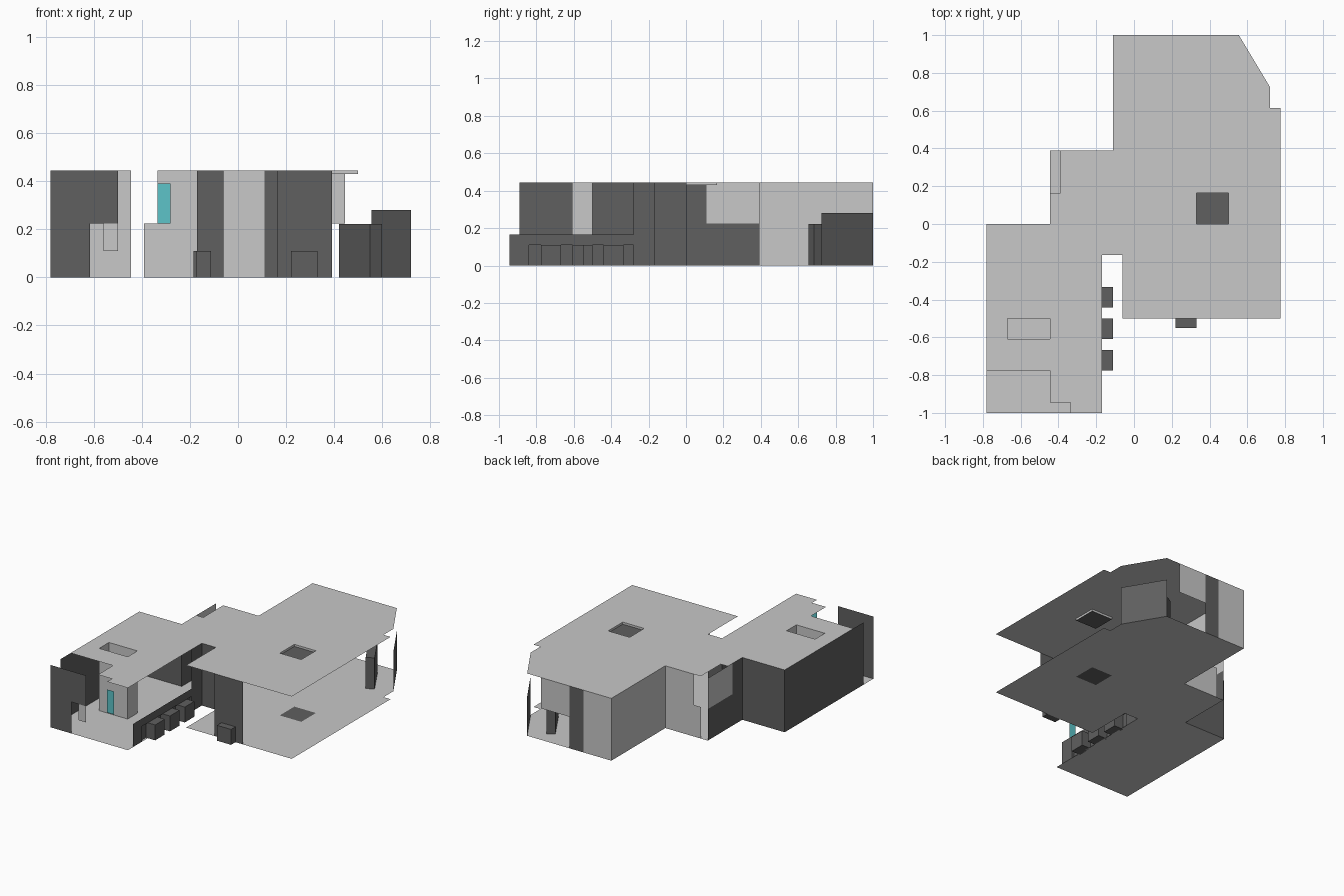
import bpy, bmesh

if "Cube" in bpy.data.objects:
    bpy.data.objects.remove(bpy.data.objects["Cube"])

def material(name, rgb):
    m = bpy.data.materials.new(name)
    m.diffuse_color = (*rgb, 1)
    m.use_nodes = True
    m.node_tree.nodes["Principled BSDF"].inputs["Base Color"].default_value = m.diffuse_color
    return m

LIGHT = material("light_grey", (0.58, 0.58, 0.58))
DARK = material("dark_grey", (0.115, 0.115, 0.115))
TEAL = material("teal", (0.11, 0.55, 0.58))
H = 0.445      # roof height
HALF = 0.225   # sill height

def finish(name, bm, mat):
    me = bpy.data.meshes.new(name)
    bm.to_mesh(me)
    bm.free()
    me.materials.append(mat)
    ob = bpy.data.objects.new(name, me)
    bpy.context.collection.objects.link(ob)
    return ob

def slab(name, outline, holes, z, mat):
    """Flat sheet with holes."""
    bm = bmesh.new()
    for loop in [outline] + holes:
        vs = [bm.verts.new((x, y, z)) for x, y in loop]
        for a, b in zip(vs, vs[1:] + vs[:1]):
            bm.edges.new((a, b))
    bmesh.ops.triangle_fill(bm, edges=bm.edges[:], use_beauty=True, normal=(0, 0, 1))
    for f in bm.faces:
        f.normal_update()
        if f.normal.z < 0:
            f.normal_flip()
    return finish(name, bm, mat)

def wall(name, path, z0, z1, mat, closed=False):
    """Thin upright sheet along a path."""
    bm = bmesh.new()
    lo = [bm.verts.new((x, y, z0)) for x, y in path]
    hi = [bm.verts.new((x, y, z1)) for x, y in path]
    n = len(path)
    for i in range(n if closed else n - 1):
        j = (i + 1) % n
        bm.faces.new((lo[i], lo[j], hi[j], hi[i]))
    return finish(name, bm, mat)

def block(name, path, z0, z1, mat):
    """Closed prism on a counter-clockwise footprint."""
    bm = bmesh.new()
    base = bm.faces.new([bm.verts.new((x, y, z0)) for x, y in path])
    r = bmesh.ops.extrude_face_region(bm, geom=[base], use_keep_orig=True)
    for v in r["geom"]:
        if isinstance(v, bmesh.types.BMVert):
            v.co.z = z1
    bmesh.ops.recalc_face_normals(bm, faces=bm.faces[:])
    return finish(name, bm, mat)

def rect(x0, x1, y0, y1):
    return [(x0, y0), (x1, y0), (x1, y1), (x0, y1)]

# Floor and roof share most of their outline
shared = [(-0.17, -1), (-0.17, -0.165), (-0.06, -0.165), (-0.06, -0.5),
          (0.775, -0.5), (0.775, 0.615), (0.72, 0.615), (0.72, 0.725),
          (0.555, 1), (-0.11, 1), (-0.11, 0.39)]
skylight = rect(0.33, 0.5, 0, 0.165)
shaft = rect(-0.67, -0.445, -0.61, -0.5)
slab("floor", shared + [(-0.445, 0.39), (-0.445, 0), (-0.78, 0), (-0.78, -1)],
     [skylight], 0, LIGHT)
slab("roof", shared + [(-0.39, 0.39), (-0.39, 0.165), (-0.445, 0.165), (-0.445, 0),
                       (-0.78, 0), (-0.78, -0.775), (-0.445, -0.775),
                       (-0.445, -0.945), (-0.335, -0.945), (-0.335, -1)],
     [skylight, shaft], H, LIGHT)

# Skylight, floor grate and service shaft
wall("skylight_lip", skylight, 0.43, H, LIGHT, closed=True)
slab("skylight_grate", skylight, [], 0.43, DARK)
slab("floor_grate", skylight, [], 0, DARK)
wall("service_shaft", shaft, 0, H, LIGHT, closed=True)

# Dark outer walls on the left wing
wall("left_wall", [(-0.445, 0.11), (-0.445, 0), (-0.78, 0), (-0.78, -0.89)], 0, H, DARK)
wall("left_low_wall", [(-0.445, 0.39), (-0.445, 0.11)], 0, HALF, DARK)
wall("left_window", [(-0.445, 0.39), (-0.445, 0.11)], HALF, H, LIGHT)
wall("front_wall_upper", [(-0.78, -1), (-0.5, -1)], HALF, H, DARK)
wall("front_wall_lower", [(-0.78, -1), (-0.615, -1)], 0, HALF, DARK)
wall("front_hatch_pane", [(-0.56, -1), (-0.5, -1)], 0.11, HALF, LIGHT)
wall("teal_pane", [(-0.335, -1), (-0.28, -1)], HALF, 0.39, TEAL)

# Inner corner wall and the front wall behind the single stool
wall("corner_wall", [(-0.17, -0.28), (-0.17, -0.165), (-0.06, -0.165)], 0, H, DARK)
wall("serving_wall", [(0.165, -0.5), (0.39, -0.5)], 0, H, DARK)

# Bar counter with a knee recess and stools
wall("counter_upper", [(-0.17, -0.945), (-0.17, -0.28)], 0.11, 0.165, DARK)
wall("counter_end", [(-0.17, -0.945), (-0.17, -0.84)], 0, 0.11, DARK)
wall("counter_recess", [(-0.17, -0.84), (-0.185, -0.84), (-0.185, -0.28), (-0.17, -0.28)],
     0, 0.11, DARK)
slab("counter_recess_top", rect(-0.185, -0.17, -0.84, -0.28), [], 0.11, DARK)
for i in range(3):
    y = -0.775 + i * 0.167
    block(f"bar_stool_{i + 1}", rect(-0.185, -0.112, y, y + 0.108), 0, 0.11, DARK)
block("front_stool", rect(0.22, 0.33, -0.55, -0.5), 0, 0.11, DARK)

# Light walls around the back
wall("back_left_wall", [(-0.11, 1), (-0.11, 0.39), (-0.335, 0.39)], 0, H, LIGHT)
wall("back_left_sill", [(-0.335, 0.39), (-0.39, 0.39)], 0, HALF, LIGHT)
wall("back_wall", [(0.11, 1), (-0.11, 1)], 0, H, LIGHT)
wall("back_door", [(0.22, 1), (0.11, 1)], 0, H, DARK)
wall("back_wall_upper", [(0.445, 1), (0.22, 1)], HALF, H, LIGHT)

# Slanted corner: low screen and reception desk
wall("slanted_screen", [(0.72, 0.725), (0.555, 1)], 0, 0.28, DARK)
block("reception_desk", [(0.55, 0.655), (0.6, 0.685), (0.47, 0.905), (0.42, 0.875)],
      0, 0.222, DARK)
